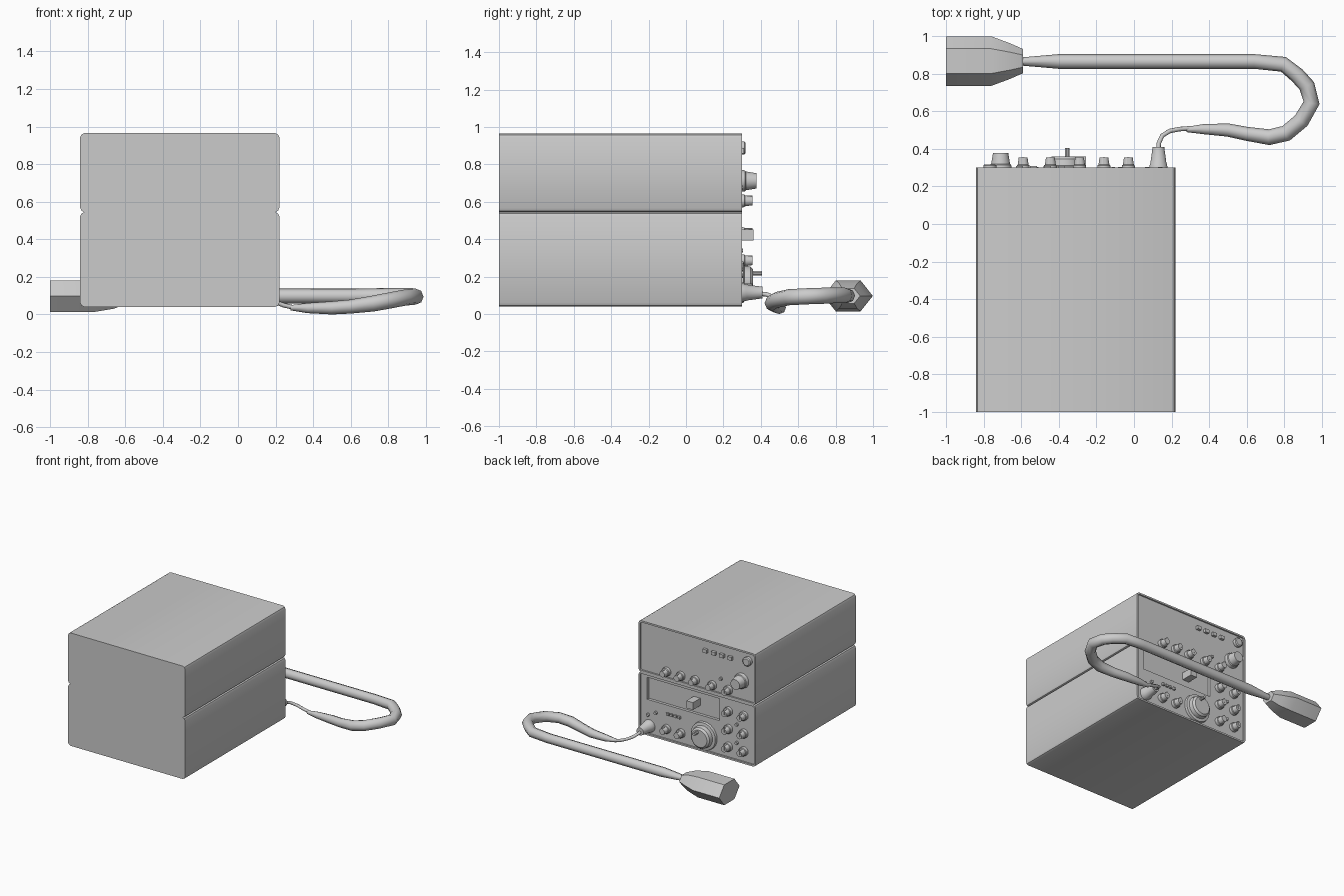
import bpy, bmesh, math
from mathutils import Vector

if "Cube" in bpy.data.objects:
    bpy.data.objects.remove(bpy.data.objects["Cube"])

CX, FY = -0.31, 0.30          # cabinet centre in x, panel side in y
PANEL = FY - 0.012            # recessed panel surface


def finish(name, bm, angle=None):
    bmesh.ops.recalc_face_normals(bm, faces=bm.faces[:])
    me = bpy.data.meshes.new(name)
    bm.to_mesh(me)
    bm.free()
    ob = bpy.data.objects.new(name, me)
    bpy.context.collection.objects.link(ob)
    if angle:
        bpy.ops.object.select_all(action='DESELECT')
        ob.select_set(True)
        bpy.context.view_layer.objects.active = ob
        bpy.ops.object.shade_smooth_by_angle(angle=math.radians(angle))
    return ob


def skin(name, rings, angle=None):
    """Bridge a list of equal-length rings and cap both ends."""
    bm = bmesh.new()
    vs = [[bm.verts.new(p) for p in r] for r in rings]
    n = len(vs[0])
    for a, b in zip(vs, vs[1:]):
        for i in range(n):
            j = (i + 1) % n
            bm.faces.new((a[i], a[j], b[j], b[i]))
    bm.faces.new(vs[0])
    bm.faces.new(vs[-1])
    return finish(name, bm, angle)


def lathe(name, x, z, profile, sides=12):
    """Turned part along y; profile is (radius, y)."""
    ang = [2 * math.pi * (i + 0.5) / sides for i in range(sides)]
    return skin(name, [[(x + r * math.cos(a), y, z + r * math.sin(a)) for a in ang]
                       for r, y in profile], 35)


def box(name, x, y, z, sx, sy, sz):
    bm = bmesh.new()
    bmesh.ops.create_cube(bm, size=1)
    for v in bm.verts:
        v.co = (x + v.co.x * sx, y + v.co.y * sy, z + v.co.z * sz)
    return finish(name, bm)


def sweep(name, path, sides=8):
    """Tube with its own radius at each (x, y, z, r) point."""
    pts = [Vector(p[:3]) for p in path]
    rings = []
    for i, p in enumerate(pts):
        t = (pts[min(i + 1, len(pts) - 1)] - pts[max(i - 1, 0)]).normalized()
        side = t.cross(Vector((0, 0, 1))).normalized()
        up = side.cross(t)
        rings.append([p + path[i][3] * (side * math.cos(a) + up * math.sin(a))
                      for a in (2 * math.pi * k / sides for k in range(sides))])
    return skin(name, rings, 50)


def cabinet(name, z0, z1):
    """Case with rounded long edges and a recessed control panel."""
    bm = bmesh.new()
    hw, c, k = 0.53, 0.022, 0.007
    q = [(hw, c), (hw - k, k), (hw - c, 0)]
    pts = [(x, z0 + d) for x, d in q[::-1]] + [(x, z1 - d) for x, d in q]
    pts += [(-x, z) for x, z in pts[::-1]]
    back = bm.faces.new([bm.verts.new((CX + x, -1, z)) for x, z in pts])
    ext = bmesh.ops.extrude_face_region(bm, geom=[back], use_keep_orig=True)
    top = [v for v in ext['geom'] if isinstance(v, bmesh.types.BMVert)]
    bmesh.ops.translate(bm, verts=top, vec=(0, 1 + FY, 0))
    bmesh.ops.recalc_face_normals(bm, faces=bm.faces[:])
    front = [f for f in bm.faces if all(v.co.y > 0 for v in f.verts)]
    bmesh.ops.inset_region(bm, faces=front, thickness=0.014)
    front = max((f for f in bm.faces if all(v.co.y > 0 for v in f.verts)),
                key=lambda f: f.calc_area())
    bmesh.ops.inset_region(bm, faces=[front], thickness=0.0005, depth=-0.012)
    return finish(name, bm, 35)


# Two stacked cabinets
lower = cabinet("lower_cabinet", 0.04, 0.545)
cabinet("upper_cabinet", 0.545, 0.965)

# Display recess in the lower panel
cutter = box("display_cutter", -0.177, FY, 0.418, 0.655, 0.07, 0.18)
cutter.hide_render = True
cutter.hide_set(True)
cut = lower.modifiers.new("display_recess", 'BOOLEAN')
cut.object = cutter
cut.solver = 'EXACT'
box("display_knob", -0.285, 0.31, 0.422, 0.06, 0.1, 0.06)

# Small knobs: upper row, lower pair, side columns
SPOTS = [(x, 0.605) for x in (-0.03, -0.16, -0.29, -0.445, -0.59)]
SPOTS += [(x, 0.135) for x in (-0.03, -0.16)]
SPOTS += [(x, z) for x in (-0.59, -0.73) for z in (0.43, 0.285, 0.14)]
for i, (x, z) in enumerate(SPOTS):
    lathe(f"knob_{i}", x, z, [(0.036, PANEL), (0.035, 0.312), (0.03, 0.316), (0.024, 0.355)])
    box(f"knob_pointer_{i}", x, 0.328, z + 0.012, 0.012, 0.056, 0.034)

# Large knob and round jack on the upper panel
lathe("large_knob", -0.71, 0.712, [(0.062, PANEL), (0.058, 0.315), (0.052, 0.32), (0.042, 0.378)])
lathe("round_jack", -0.767, 0.888, [(0.036, PANEL), (0.036, 0.312), (0.028, 0.318)], 16)

# Tuning dial with finger peg
lathe("tuning_dial", -0.37, 0.17, [(0.115, PANEL), (0.112, 0.308), (0.09, 0.312),
                                   (0.085, 0.345), (0.07, 0.358)], 20)
lathe("dial_peg", -0.355, 0.218, [(0.012, 0.35), (0.012, 0.405)], 8)

# Push buttons and indicator lamps
for i in range(4):
    box(f"push_button_{i}", -0.385 - 0.075 * i, 0.298, 0.873, 0.036, 0.024, 0.028)
for i in range(4):
    box(f"small_button_{i}", -0.04 - 0.035 * i, 0.294, 0.26, 0.02, 0.02, 0.02)
for i, (x, z) in enumerate([(0.14, 0.205), (0.07, 0.24), (-0.52, 0.677),
                            (-0.665, 0.34), (-0.665, 0.19)]):
    lathe(f"lamp_{i}", x, z, [(0.014, PANEL), (0.012, 0.304)], 8)

# Microphone plug, thin lead and thick cable
lathe("microphone_plug", 0.13, 0.115, [(0.052, PANEL), (0.047, 0.32), (0.044, 0.325), (0.032, 0.41)])
sweep("thin_lead", [(0.13, 0.39, 0.11, 0.012), (0.132, 0.43, 0.105, 0.012),
                    (0.15, 0.47, 0.09, 0.012), (0.19, 0.495, 0.07, 0.012),
                    (0.24, 0.505, 0.05, 0.012), (0.31, 0.51, 0.034, 0.012)])
sweep("cable", [(0.28, 0.503, 0.036, 0.014), (0.37, 0.505, 0.034, 0.027),
                (0.5, 0.5, 0.035, 0.035), (0.6, 0.48, 0.042, 0.037),
                (0.72, 0.462, 0.058, 0.042), (0.81, 0.483, 0.075, 0.043),
                (0.89, 0.55, 0.09, 0.043), (0.945, 0.645, 0.095, 0.043),
                (0.92, 0.735, 0.098, 0.043), (0.87, 0.79, 0.1, 0.042),
                (0.795, 0.85, 0.1, 0.041), (0.64, 0.865, 0.098, 0.039),
                (-0.4, 0.865, 0.098, 0.039), (-0.62, 0.865, 0.098, 0.02)])

# Hand microphone: hexagonal body tapering to the cable
rings = []
for x, hy, hz in [(-1, 0.132, 0.083), (-0.76, 0.132, 0.083),
                  (-0.66, 0.095, 0.066), (-0.59, 0.064, 0.04)]:
    shape = [(1, 0), (0.5, 1), (-0.5, 1), (-1, 0), (-0.5, -1), (0.5, -1)]
    rings.append([(x, 0.867 + hy * a, 0.097 + hz * b) for a, b in shape])
skin("hand_microphone", rings, 40)
